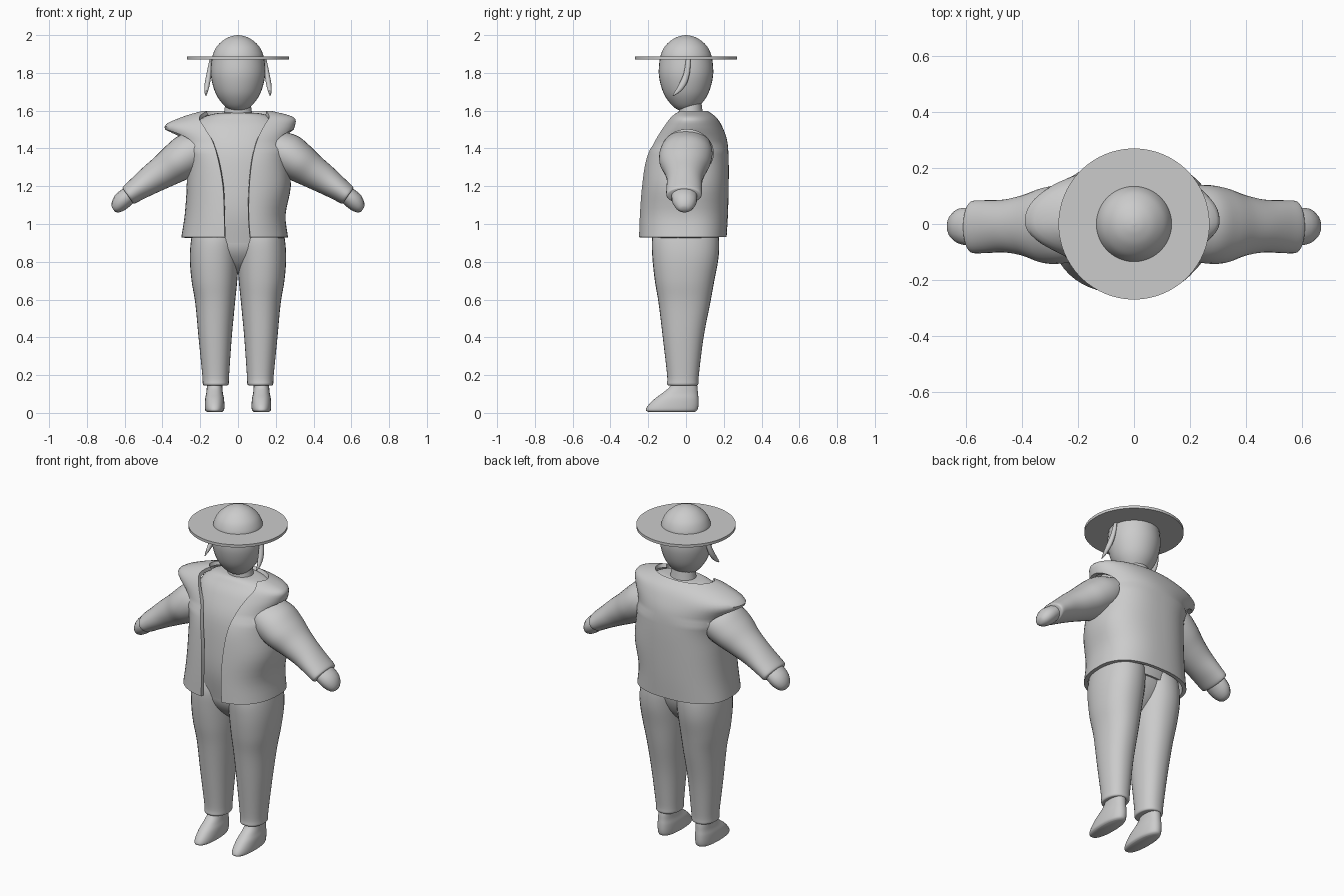
import bpy, bmesh, math
from mathutils import Vector

if "Cube" in bpy.data.objects:
    bpy.data.objects.remove(bpy.data.objects["Cube"])


def spline(rows, k=5):
    """Catmull-Rom through rows of equal-length tuples."""
    out = []
    for i in range(len(rows) - 1):
        p0, p1, p2, p3 = (rows[max(i - 1, 0)], rows[i], rows[i + 1],
                          rows[min(i + 2, len(rows) - 1)])
        for j in range(k):
            t = j / k
            out.append([0.5 * (2 * b + (c - a) * t + (2 * a - 5 * b + 4 * c - d) * t * t
                               + (3 * b - a - 3 * c + d) * t ** 3)
                        for a, b, c, d in zip(p0, p1, p2, p3)])
    out.append(list(rows[-1]))
    return out


def power(v, n):
    return math.copysign(abs(v) ** (2 / n), v)


def finish(name, verts, faces, mirror=False):
    me = bpy.data.meshes.new(name)
    me.from_pydata(verts, [], faces)
    bm = bmesh.new()
    bm.from_mesh(me)
    if not name.startswith("vest"):
        bmesh.ops.recalc_face_normals(bm, faces=bm.faces)
    bm.to_mesh(me)
    bm.free()
    ob = bpy.data.objects.new(name, me)
    bpy.context.collection.objects.link(ob)
    if mirror:
        m = ob.modifiers.new("mirror", 'MIRROR')
        m.use_mirror_merge = False
    smooth(ob)
    return ob


def smooth(ob):
    bpy.ops.object.select_all(action='DESELECT')
    ob.select_set(True)
    bpy.context.view_layer.objects.active = ob
    bpy.ops.object.shade_smooth_by_angle(angle=math.radians(40))


def loft(name, rows, tilt=0, n=2, mirror=False, seg=32, k=5):
    """Rows: x, z, half width, y front, y back. Tilt turns the width axis in xz."""
    c, s = math.cos(tilt), math.sin(tilt)
    rows = spline(rows, k)
    verts, faces = [], []
    for x, z, w, y0, y1 in rows:
        for i in range(seg):
            a = math.tau * i / seg
            u = w * power(math.cos(a), n)
            verts.append((x + u * c, (y0 + y1) / 2 + (y1 - y0) / 2 * power(math.sin(a), n),
                          z + u * s))
    for r in range(len(rows) - 1):
        for i in range(seg):
            j = (i + 1) % seg
            faces.append((r * seg + i, r * seg + j, (r + 1) * seg + j, (r + 1) * seg + i))
    faces.append(tuple(range(seg))[::-1])
    faces.append(tuple(range(len(verts) - seg, len(verts))))
    return finish(name, verts, faces, mirror)


def rnd(z, r):
    return (0, z, r, -r, r)


# head, neck and hat
loft("head", [rnd(1.597, .004), rnd(1.606, .045), rnd(1.64, .085), rnd(1.70, .122),
              rnd(1.79, .144), rnd(1.88, .139)])
loft("hat_crown", [rnd(1.87, .136), rnd(1.90, .132), rnd(1.94, .112), rnd(1.975, .075),
                   rnd(1.994, .035), rnd(2.0, .003)], seg=48)
loft("hat_brim", [rnd(1.872, .27), rnd(1.888, .27)], seg=64, k=1)
loft("neck", [(0, 1.54, .085, -.05, .10), (0, 1.58, .075, -.04, .09), (0, 1.66, .065, -.035, .08)])

# side locks hanging from under the hat
loft("side_lock", [(.142, 1.875, .008, 0, .025), (.153, 1.80, .013, -.012, .02),
                   (.163, 1.74, .014, -.037, .002), (.169, 1.70, .009, -.06, -.03),
                   (.170, 1.678, .002, -.072, -.066)], mirror=True, seg=12)

# shirt body
loft("shirt", [(0, .90, .21, -.17, .16), (0, 1.05, .225, -.195, .18), (0, 1.2, .23, -.195, .19),
               (0, 1.38, .235, -.175, .19), (0, 1.5, .24, -.125, .165), (0, 1.56, .19, -.08, .125),
               (0, 1.585, .12, -.055, .10), (0, 1.59, .05, -.02, .07)], n=2.3)

# sleeves and hands, tilted along the arm
ARM = math.radians(55)
loft("sleeve", [(.17, 1.42, .09, -.12, .13), (.25, 1.375, .112, -.14, .14), (.32, 1.328, .105, -.14, .13),
                (.39, 1.28, .09, -.115, .105), (.46, 1.235, .077, -.102, .088),
                (.53, 1.187, .063, -.104, .085), (.575, 1.155, .055, -.104, .083),
                (.583, 1.149, .047, -.092, .07)], ARM, mirror=True)
loft("hand", [(.55, 1.172, .042, -.075, .055), (.59, 1.142, .048, -.078, .06),
              (.625, 1.113, .047, -.07, .055), (.65, 1.087, .032, -.05, .035),
              (.66, 1.077, .014, -.03, .012)], ARM, mirror=True, seg=14, k=2)

# trousers
loft("trouser_leg", [(.118, .145, .055, -.085, .05), (.118, .152, .068, -.10, .065),
                     (.118, .20, .071, -.10, .068), (.121, .40, .088, -.123, .093),
                     (.121, .58, .105, -.145, .128), (.125, .70, .121, -.165, .15),
                     (.125, .82, .13, -.178, .172), (.118, .92, .13, -.18, .175),
                     (.11, 1.0, .12, -.16, .16)], n=2.2, mirror=True)
loft("hips", [(0, .74, .04, -.05, .06), (0, .80, .14, -.12, .11), (0, .88, .21, -.165, .145),
              (0, 1.0, .22, -.17, .16)], n=2.2)

# feet
loft("foot", [(.124, 0.005, .040, -.20, .045), (.124, .015, .050, -.212, .06), (.124, .04, .052, -.20, .066),
              (.124, .075, .05, -.165, .066), (.124, .105, .044, -.125, .063),
              (.124, .14, .041, -.085, .06), (.124, .19, .040, -.07, .05)], n=2.3, mirror=True, k=4)

# open vest: z, left and right half width, front, back, left and right opening edge
vest_rows = spline([
    (.93, .30, .265, .252, .215, .07, .065), (1.05, .282, .252, .247, .222, .073, .057),
    (1.2, .272, .28, .235, .226, .08, .06), (1.34, .275, .266, .215, .226, .105, .075),
    (1.44, .325, .27, .175, .218, .135, .10), (1.515, .39, .30, .13, .192, .18, .135),
    (1.565, .30, .295, .095, .16, .205, .165), (1.598, .19, .18, .06, .115, .165, .15)], 4)
COLS = 56
verts, faces = [], []
for z, wl, wr, yf, yb, ol, orr in vest_rows:
    n = 2.4 if z < 1.4 else 2.1
    a0 = math.asin(min(ol / wl, .98) ** (n / 2))
    a1 = math.tau - math.asin(min(orr / wr, .98) ** (n / 2))
    for i in range(COLS + 1):
        a = a0 + (a1 - a0) * i / COLS
        sx, cy = power(math.sin(a), n), power(math.cos(a), n)
        verts.append((-sx * (wl if sx > 0 else wr), .01 - cy * ((yf + .01) if cy > 0 else (yb - .01)), z))
for r in range(len(vest_rows) - 1):
    for i in range(COLS):
        p, q = r * (COLS + 1) + i, (r + 1) * (COLS + 1) + i
        faces.append((p, q, q + 1, p + 1))
vest = finish("vest", verts, faces)
solid = vest.modifiers.new("thickness", 'SOLIDIFY')
solid.thickness = .022
solid.offset = -1
bpy.ops.object.modifier_move_to_index(modifier="thickness", index=0)
bpy.ops.object.modifier_apply(modifier="thickness")

# armholes cut from the vest
for side in (-1, 1):
    bpy.ops.mesh.primitive_cylinder_add(vertices=40, radius=1, depth=.4, location=(side * .38, .005, 1.375),
                                        rotation=(0, math.pi / 2, 0))
    cutter = bpy.context.object
    cutter.name = "armhole_cutter"
    cutter.scale = (.125, .14, 1)
    cutter.hide_render = True
    bpy.context.view_layer.objects.active = vest
    cut = vest.modifiers.new("armhole", 'BOOLEAN')
    cut.operation = 'DIFFERENCE'
    cut.solver = 'EXACT'
    cut.object = cutter
    bpy.ops.object.modifier_apply(modifier="armhole")
    bpy.data.objects.remove(cutter)
smooth(vest)
